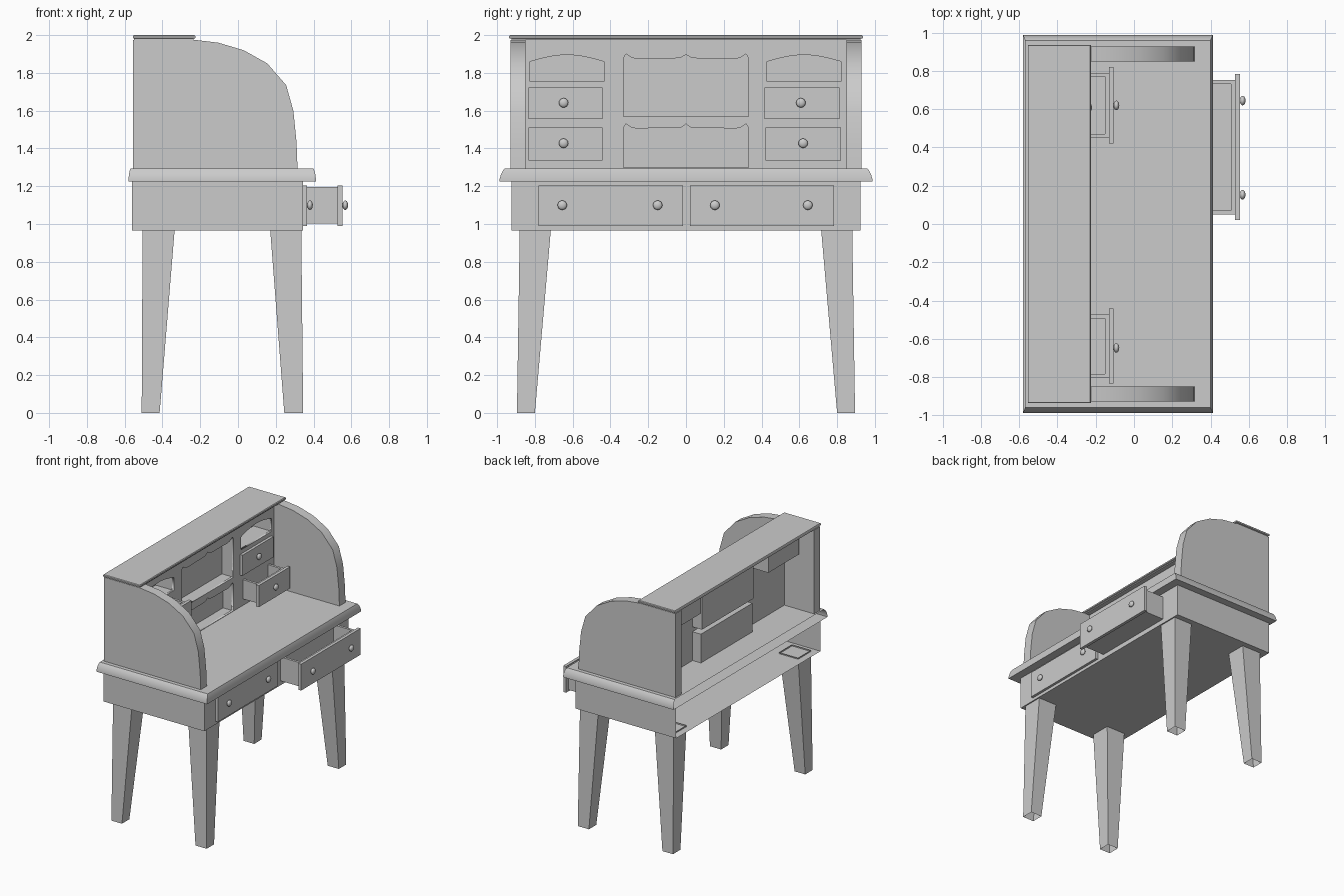
import bpy, bmesh, math
from mathutils import Matrix, Vector

if "Cube" in bpy.data.objects:
    bpy.data.objects.remove(bpy.data.objects["Cube"])


def make(name, bm, smooth=False):
    me = bpy.data.meshes.new(name)
    bm.to_mesh(me)
    bm.free()
    ob = bpy.data.objects.new(name, me)
    bpy.context.collection.objects.link(ob)
    if smooth:
        bpy.ops.object.select_all(action='DESELECT')
        ob.select_set(True)
        bpy.context.view_layer.objects.active = ob
        bpy.ops.object.shade_smooth_by_angle(angle=math.radians(35))
    return ob


def add_box(bm, x0, x1, y0, y1, z0, z1, open_dirs=()):
    r = bmesh.ops.create_cube(bm, size=1)
    for v in r['verts']:
        v.co = ((x0, x1)[v.co.x > 0], (y0, y1)[v.co.y > 0], (z0, z1)[v.co.z > 0])
    bm.normal_update()
    faces = {f for v in r['verts'] for f in v.link_faces}
    gone = [f for f in faces if any(f.normal.dot(Vector(d)) > 0.9 for d in open_dirs)]
    bmesh.ops.delete(bm, geom=gone, context='FACES_ONLY')


def box(name, *dims, open_dirs=()):
    bm = bmesh.new()
    add_box(bm, *dims, open_dirs=open_dirs)
    return make(name, bm)


def loft(name, rings, cap0=True, cap1=True, drop_back=False, smooth=False):
    """Rings are (x0, x1, y0, y1, z) rectangles stacked upwards."""
    bm = bmesh.new()
    loops = [[bm.verts.new(c) for c in ((a, c0, z), (b, c0, z), (b, d, z), (a, d, z))]
             for a, b, c0, d, z in rings]
    for lo, hi in zip(loops, loops[1:]):
        for i in range(4):
            if drop_back and i == 3:
                continue
            j = (i + 1) % 4
            bm.faces.new((lo[i], lo[j], hi[j], hi[i]))
    if cap0:
        bm.faces.new(loops[0][::-1])
    if cap1:
        bm.faces.new(loops[-1])
    return make(name, bm, smooth)


# tapered legs
for ln, t0, t1, b0, b1 in (("back", -.505, -.335, -.51, -.415), ("front", .17, .335, .245, .345)):
    for s, sn in ((-1, "left"), (1, "right")):
        ty, by = sorted((s * .715, s * .88)), sorted((s * .80, s * .895))
        loft(f"{ln}_{sn}_leg", [(b0, b1, *by, 0), (t0, t1, *ty, .975)], False, False)

# apron, open at the back, and moulded tabletop
box("apron", -.56, .345, -.925, .925, .965, 1.225, open_dirs=((-1, 0, 0), (0, 0, 1)))
loft("tabletop", [(-.58 + i * .4, .413 - i * .5, -.987 + i, .987 - i, z) for z, i in
                  ((1.225, 0), (1.237, 0), (1.262, .007), (1.282, .017), (1.295, .028))],
     drop_back=True, smooth=True)

# curved hutch sides
prof = [(-.555, 1.295), (.315, 1.295), (.31, 1.43), (.293, 1.6), (.255, 1.735), (.155, 1.85),
        (.03, 1.92), (-.105, 1.96), (-.23, 1.975), (-.555, 1.975)]
for s, sn in ((-1, "left"), (1, "right")):
    bm = bmesh.new()
    f = bm.faces.new([bm.verts.new((x, s * .85, z)) for x, z in prof])
    r = bmesh.ops.extrude_face_region(bm, geom=[f])
    bmesh.ops.translate(bm, vec=(0, s * .078, 0),
                        verts=[v for v in r['geom'] if isinstance(v, bmesh.types.BMVert)])
    bmesh.ops.recalc_face_normals(bm, faces=bm.faces)
    make(f"hutch_{sn}_side", bm, True)

# hutch top board with stepped lip
loft("hutch_top", [(-.55, -.235, -.925, .925, 1.973), (-.55, -.235, -.925, .925, 1.981),
                   (-.555, -.225, -.937, .937, 1.984), (-.555, -.225, -.937, .937, 1.995),
                   (-.553, -.23, -.932, .932, 2.0)])


# hutch front panel with shaped openings
def scallop(bottom, top):
    half = [(.33, top - .02), (.318, top), (.305, top - .008), (.285, top - .021), (.25, top - .026),
            (.2, top - .023), (.06, top - .023), (.025, top - .018), (.008, top - .008)]
    return [(-.33, bottom), (.33, bottom)] + half + [(0, top)] + [(-y, z) for y, z in half[::-1]]


def arch(y0, y1):
    n = 10
    return [(y0, 1.755), (y1, 1.755)] + [
        (y1 + (y0 - y1) * i / n, 1.86 + .035 * math.sin(math.pi * i / n)) for i in range(n + 1)]


loops = [[(-.852, 1.295), (.852, 1.295), (.852, 1.975), (-.852, 1.975)],
         scallop(1.57, 1.90), scallop(1.298, 1.53), arch(-.825, -.435), arch(.43, .82)]
cu = bpy.data.curves.new("panel_outline", 'CURVE')
cu.dimensions = '2D'
cu.fill_mode = 'BOTH'
cu.extrude = .008
for lp in loops:
    sp = cu.splines.new('POLY')
    sp.points.add(len(lp) - 1)
    for p, (y, z) in zip(sp.points, lp):
        p.co = (y, z, 0, 1)
    sp.use_cyclic_u = True
tmp = bpy.data.objects.new("panel_outline", cu)
bpy.context.collection.objects.link(tmp)
dg = bpy.context.evaluated_depsgraph_get()
me = bpy.data.meshes.new_from_object(tmp.evaluated_get(dg))
bpy.data.objects.remove(tmp)
me.transform(Matrix(((0, 0, 1, -.28), (1, 0, 0, 0), (0, 1, 0, 0), (0, 0, 0, 1))))
bpy.context.collection.objects.link(bpy.data.objects.new("hutch_front_panel", me))

# compartments behind the openings
for name, x, y0, y1, z0, z1 in (("upper_centre_compartment", -.375, -.33, .33, 1.57, 1.90),
                                ("lower_centre_compartment", -.365, -.33, .33, 1.297, 1.53),
                                ("left_pigeonhole", -.435, -.825, -.435, 1.755, 1.9),
                                ("right_pigeonhole", -.435, .43, .82, 1.755, 1.9)):
    box(name, x, -.28, y0, y1, z0, z1, open_dirs=((1, 0, 0),))


def knob(name, x, y, z):
    bm = bmesh.new()
    to_x = Matrix.Rotation(math.pi / 2, 4, 'Y')
    bmesh.ops.create_cone(bm, segments=12, cap_ends=True, radius1=.012, radius2=.012, depth=.02,
                          matrix=Matrix.Translation((x + .008, y, z)) @ to_x)
    bmesh.ops.create_uvsphere(bm, u_segments=16, v_segments=10, radius=.025,
                              matrix=Matrix.Translation((x + .015, y, z)) @
                              Matrix.Diagonal((.6, 1, 1, 1)) @ to_x)
    make(name, bm, True)


def drawer(name, base, face, thick, y0, y1, z0, z1, knobs):
    """Front board, an open tray back to the carcass when pulled out, and knobs."""
    bm = bmesh.new()
    back = face - thick
    add_box(bm, back, face, y0, y1, z0, z1)
    if back > base + .01:
        a, b, c, d, w = y0 + .03, y1 - .03, z0 + .012, z1 - .008, .02
        add_box(bm, base, back, a, a + w, c, d)
        add_box(bm, base, back, b - w, b, c, d)
        add_box(bm, back - w, back, a + w, b - w, c, d)
        add_box(bm, base, back - w, a + w, b - w, c, c + w)
    make(name, bm)
    for i, y in enumerate(knobs):
        knob(f"{name}_knob_{i + 1}", face, y, (z0 + z1) / 2 + .003)


# desk drawers and hutch drawers
drawer("desk_left_drawer", .345, .366, .021, -.78, -.015, .99, 1.203, (-.655, -.15))
drawer("desk_right_drawer", .345, .553, .025, .02, .783, .99, 1.203, (.153, .645))
drawer("hutch_left_upper_drawer", -.272, -.107, .025, -.835, -.443, 1.555, 1.722, (-.648,))
drawer("hutch_left_lower_drawer", -.272, -.25, .022, -.835, -.443, 1.337, 1.512, (-.648,))
drawer("hutch_right_upper_drawer", -.272, -.25, .022, .415, .812, 1.555, 1.722, (.608,))
drawer("hutch_right_lower_drawer", -.272, -.107, .025, .42, .82, 1.337, 1.512, (.62,))
